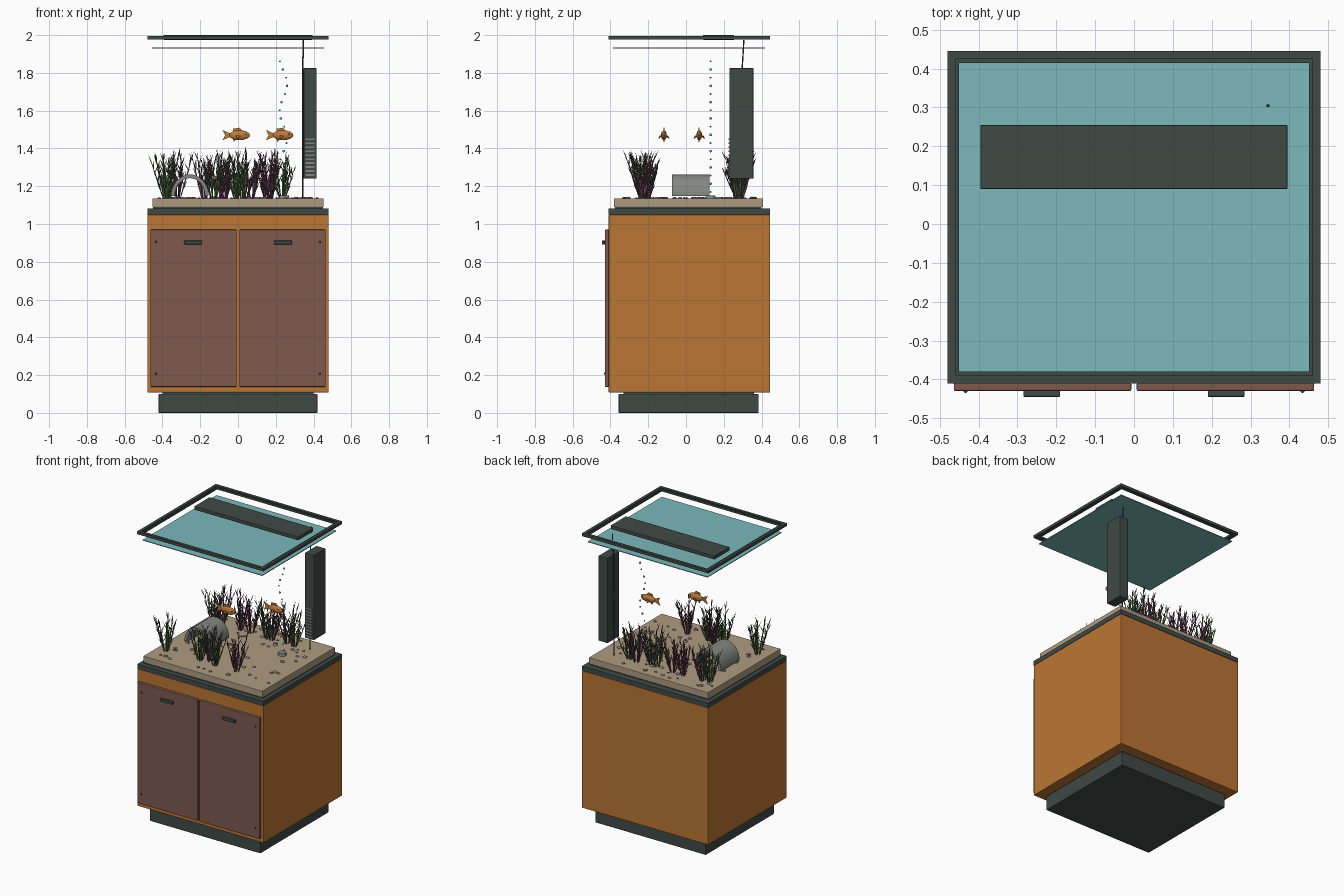
import bpy, bmesh, math, random
from mathutils import Matrix, Vector

random.seed(4)
if "Cube" in bpy.data.objects:
    bpy.data.objects.remove(bpy.data.objects["Cube"])


def material(name, r, g, b):
    m = bpy.data.materials.new(name)
    m.use_nodes = True
    m.diffuse_color = (r, g, b, 1)
    m.node_tree.nodes["Principled BSDF"].inputs["Base Color"].default_value = (r, g, b, 1)
    return m


WOOD = material("orange wood", .50, .18, .035)
DOOR = material("brown door", .21, .10, .078)
DARK = material("charcoal", .05, .068, .06)
GLASS = material("teal glass", .20, .48, .50)
SAND = material("sand", .42, .33, .22)
PURPLE = material("purple leaf", .15, .055, .105)
GREEN = material("green leaf", .075, .15, .05)
STONE = material("grey stone", .23, .24, .22)
PEBBLE = material("brown pebble", .17, .135, .105)
FISH = material("fish orange", .52, .20, .045)


def finish(name, bm, mats, smooth=False):
    me = bpy.data.meshes.new(name)
    bmesh.ops.recalc_face_normals(bm, faces=bm.faces)
    if smooth:
        for f in bm.faces:
            f.smooth = True
    bm.to_mesh(me)
    bm.free()
    for m in mats:
        me.materials.append(m)
    ob = bpy.data.objects.new(name, me)
    bpy.context.collection.objects.link(ob)
    return ob


def box(name, x, y, z, mat, bevel=0.0):
    """Box from (low, high) ranges, optionally with softened edges."""
    bm = bmesh.new()
    size = Matrix.Diagonal((x[1] - x[0], y[1] - y[0], z[1] - z[0], 1))
    mid = Matrix.Translation((sum(x) / 2, sum(y) / 2, sum(z) / 2))
    bmesh.ops.create_cube(bm, size=1, matrix=mid @ size)
    if bevel:
        bmesh.ops.bevel(bm, geom=bm.edges[:], offset=bevel, segments=2, profile=.5, affect='EDGES')
    return finish(name, bm, [mat])


def frame(name, x, y, z, width, mat):
    """Open rectangular rim."""
    bm = bmesh.new()
    rings = []
    for inset, h in ((0, z[0]), (0, z[1]), (width, z[1]), (width, z[0])):
        a, b, c, d = x[0] + inset, x[1] - inset, y[0] + inset, y[1] - inset
        rings.append([bm.verts.new((px, py, h)) for px, py in ((a, c), (b, c), (b, d), (a, d))])
    for i in range(4):
        r, s = rings[i], rings[(i + 1) % 4]
        for j in range(4):
            k = (j + 1) % 4
            bm.faces.new((r[j], r[k], s[k], s[j]))
    return finish(name, bm, [mat])


def ball(bm, at, size, mat=0, seg=10):
    m = Matrix.Translation(at) @ Matrix.Diagonal((*size, 1))
    new = bmesh.ops.create_uvsphere(bm, u_segments=seg, v_segments=max(5, seg // 2), radius=1, matrix=m)
    for f in {f for v in new["verts"] for f in v.link_faces}:
        f.material_index = mat


# Cabinet
SIDE, DEPTH = (-.48, .48), (-.41, .445)
box("plinth", (-.42, .42), (-.357, .385), (0, .10), DARK, .004)
box("plinth_neck", (-.40, .40), (-.33, .36), (.09, .12), DARK)
box("cabinet", SIDE, DEPTH, (.108, 1.05), WOOD, .004)
for s, side in ((-1, "right"), (1, "left")):
    def span(a, b):
        return tuple(sorted((s * a, s * b)))
    box(side + "_door", span(.007, .464), (-.43, -.408), (.138, .97), DOOR, .004)
    box(side + "_door_handle", span(.19, .285), (-.445, -.428), (.892, .912), DARK, .003)
    bm = bmesh.new()
    for h in (.905, .208):
        ball(bm, (s * .434, -.43, h), (.006, .005, .006))
    finish(side + "_door_screws", bm, [DARK], True)

# Tank rims, sand bed and lid
box("lower_rim", SIDE, DEPTH, (1.05, 1.083), DARK, .002)
box("lower_rim_lip", (-.45, .45), (-.375, .40), (1.08, 1.095), DARK)
box("sand_bed", (-.453, .453), (-.382, .408), (1.09, 1.135), SAND, .003)
frame("upper_rim", SIDE, DEPTH, (1.976, 1.99), .03, DARK)
frame("upper_rim_lip", (-.48, .48), DEPTH, (1.988, 1.995), .02, DARK)
box("glass_lid", (-.455, .455), (-.387, .417), (1.93, 1.935), GLASS)
box("lamp_bar", (-.395, .395), (.09, .255), (1.975, 2.0), DARK, .003)

# Filter with grille slats and its cord
box("filter_body", (.347, .416), (.23, .357), (1.24, 1.825), DARK, .004)
for i in range(10):
    z = 1.255 + i * .021
    box("filter_slat", (.357, .406), (.226, .232), (z, z + .009), STONE)


def cord(name, points, radius, mat):
    cu = bpy.data.curves.new(name, 'CURVE')
    cu.dimensions = '3D'
    cu.bevel_depth, cu.bevel_resolution = radius, 1
    cu.use_fill_caps = True
    sp = cu.splines.new('POLY')
    sp.points.add(len(points) - 1)
    for p, co in zip(sp.points, points):
        p.co = (*co, 1)
    cu.materials.append(mat)
    bpy.context.collection.objects.link(bpy.data.objects.new(name, cu))


cord("filter_cord", [(.345, .306, 1.975), (.345, .304, 1.93), (.343, .297, 1.82), (.343, .293, 1.13)], .004, DARK)

# Arched cave: half tube
bm = bmesh.new()
arc = [math.pi * i / 16 for i in range(17)]
loop = [(.1 * math.cos(t), .115 * math.sin(t)) for t in arc]
loop += [(.08 * math.cos(t), .095 * math.sin(t)) for t in reversed(arc)]
ends = [[bm.verts.new((x - .255, y, z + 1.148)) for x, z in loop] for y in (-.075, .125)]
n = len(loop)
for i in range(n):
    j = (i + 1) % n
    bm.faces.new((ends[0][i], ends[0][j], ends[1][j], ends[1][i]))
for e in ends:
    for i in range(16):
        bm.faces.new((e[i], e[i + 1], e[n - 2 - i], e[n - 1 - i]))
finish("cave", bm, [STONE])

# Pebbles scattered on the sand
bm = bmesh.new()
for i in range(70):
    r = random.uniform(.007, .016)
    at = (random.uniform(-.42, .42), random.uniform(-.35, .37), 1.136)
    ball(bm, at, (r, r * random.uniform(.7, 1), r * .55), i % 2, 8)
finish("pebbles", bm, [PEBBLE, STONE], True)

# Air stone and rising bubbles
bm = bmesh.new()
bmesh.ops.create_cone(bm, cap_ends=True, segments=20, radius1=.028, radius2=.024, depth=.018,
                      matrix=Matrix.Translation((.245, .13, 1.143)))
finish("air_stone", bm, [STONE])
bm = bmesh.new()
for i in range(17):
    z = 1.17 + i * .0432
    r = .005 + .002 * (i % 2)
    ball(bm, (.24 + .02 * math.cos((z - 1.74) * 22), .13, z), (r, r, r))
finish("bubbles", bm, [GLASS], True)


# Plants: fanned stems with pointed leaves
def spike(bm, base, tip, width):
    axis = tip - base
    turn = axis.to_track_quat('Z', 'Y').to_matrix().to_4x4()
    mid = base + axis * .35
    rings = [[bm.verts.new(c + turn @ Vector((w * math.cos(a), w * math.sin(a) * .6, 0)))
              for a in (0, math.pi / 2, math.pi, math.pi * 1.5)]
             for c, w in ((base, width * .5), (mid, width))]
    top = bm.verts.new(tip)
    for i in range(4):
        j = (i + 1) % 4
        bm.faces.new((rings[0][i], rings[0][j], rings[1][j], rings[1][i]))
        bm.faces.new((rings[1][i], rings[1][j], top))


def plant(name, x, y, height, mat):
    bm = bmesh.new()
    for i in range(9):
        a = i * 2.4 + random.random()
        out = Vector((math.cos(a), math.sin(a), 0))
        h = height * random.uniform(.6, 1)
        base = Vector((x, y, 1.125)) + out * .012
        lean = out * random.uniform(.015, .085)
        tip = base + lean + Vector((0, 0, h))
        spike(bm, base, tip, .0065)
        for k in range(7):
            p = base.lerp(tip, .2 + .1 * k)
            b = a + k * 2.2
            reach = Vector((math.cos(b) * .024, math.sin(b) * .024, .05))
            spike(bm, p, p + reach * random.uniform(.7, 1.1), .0045)
    finish(name, bm, [mat])


BACK = ((-.37, GREEN), (-.32, PURPLE), (-.18, PURPLE), (-.10, PURPLE), (.03, GREEN),
        (.07, PURPLE), (.17, PURPLE), (.235, GREEN))
FRONT = ((-.38, GREEN), (-.13, GREEN), (-.07, PURPLE), (-.01, GREEN), (.15, PURPLE))
for row, y, plants in (("back", .28, BACK), ("front", -.22, FRONT)):
    for x, mat in plants:
        plant(row + "_plant", x, y + random.uniform(-.02, .02), random.uniform(.27, .31), mat)


# Fish: tapered body, fins, eyes
def fish(name, x, y, z):
    bm = bmesh.new()
    ball(bm, (.018, 0, 0), (.055, .015, .026), 0, 16)

    def fin(*pts, y=0.0, splay=0.0):
        half = .0025
        sides = [[bm.verts.new((px, y + t + splay * i, pz)) for i, (px, pz) in enumerate(pts)]
                 for t in (-half, half)]
        bm.faces.new(sides[0])
        bm.faces.new(sides[1][::-1])
        for i in range(len(pts)):
            j = (i + 1) % len(pts)
            bm.faces.new((sides[0][i], sides[0][j], sides[1][j], sides[1][i]))

    fin((-.025, .007), (-.072, .028), (-.058, 0), (-.072, -.026), (-.025, -.007))
    fin((.035, .020), (.018, .040), (-.018, .034), (-.012, .016))
    fin((.005, -.02), (-.012, -.036), (-.018, -.014))
    for s in (-1, 1):
        fin((.025, -.004), (.002, -.002), (.004, -.018), y=s * .012, splay=s * .008)
        ball(bm, (.052, s * .011, .006), (.004, .003, .004), 1, 8)
    ob = finish(name, bm, [FISH, DARK])
    ob.location = (x, y, z)


fish("front_fish", -.01, -.117, 1.47)
fish("back_fish", .22, .07, 1.47)
